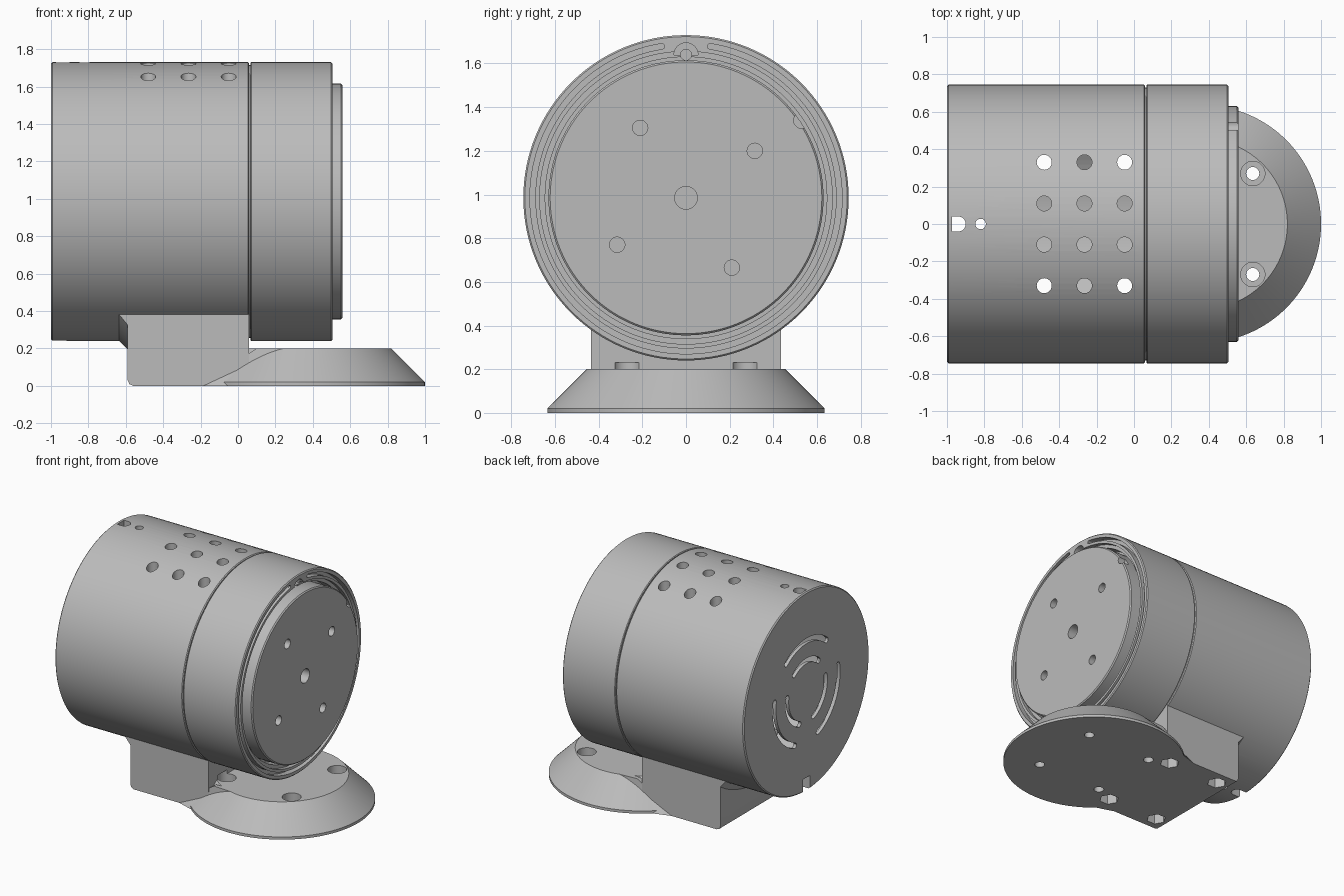
import bpy, bmesh
from math import sin, cos, pi, radians

if "Cube" in bpy.data.objects:
    bpy.data.objects.remove(bpy.data.objects["Cube"])

grey = bpy.data.materials.new("light_grey")
grey.use_nodes = True
GREY = (0.5, 0.5, 0.5, 1)
grey.diffuse_color = GREY
grey.node_tree.nodes["Principled BSDF"].inputs["Base Color"].default_value = GREY

AXIS_Z = 0.985      # height of the barrel axis
R = 0.745           # barrel radius


def finish(name, bm):
    bmesh.ops.remove_doubles(bm, verts=bm.verts, dist=1e-5)
    bmesh.ops.recalc_face_normals(bm, faces=bm.faces)
    mesh = bpy.data.meshes.new(name)
    bm.to_mesh(mesh)
    bm.free()
    ob = bpy.data.objects.new(name, mesh)
    bpy.context.collection.objects.link(ob)
    mesh.materials.append(grey)
    return ob


def prism(name, pts, axis, lo, hi, top=None):
    """Outline extruded along an axis; x outlines are (y, z), y are (x, z), z are (x, y)."""
    place = {"x": lambda u, v, t: (t, u, v),
             "y": lambda u, v, t: (u, t, v),
             "z": lambda u, v, t: (u, v, t)}[axis]
    bm = bmesh.new()
    a = [bm.verts.new(place(u, v, lo)) for u, v in pts]
    b = [bm.verts.new(place(u, v, hi)) for u, v in (top or pts)]
    bm.faces.new(a)
    bm.faces.new(b)
    for i in range(len(a)):
        j = (i + 1) % len(a)
        bm.faces.new((a[i], a[j], b[j], b[i]))
    return finish(name, bm)


def lathe(name, profile, axis, n=128):
    """Closed solid from (position, radius) points around the barrel axis or a vertical axis."""
    bm = bmesh.new()
    rings = []
    for t, r in profile:
        ring = []
        for i in range(n):
            c, s = r * cos(2 * pi * i / n), r * sin(2 * pi * i / n)
            ring.append(bm.verts.new((t, c, s + AXIS_Z) if axis == "x" else (c + BASE_X, s, t)))
        rings.append(ring)
    for a, b in zip(rings, rings[1:]):
        for i in range(n):
            j = (i + 1) % n
            bm.faces.new((a[i], a[j], b[j], b[i]))
    bm.faces.new(rings[0])
    bm.faces.new(rings[-1])
    return finish(name, bm)


def circle(u, v, r, n=32):
    return [(u + r * cos(2 * pi * i / n), v + r * sin(2 * pi * i / n)) for i in range(n)]


def box(u0, u1, v0, v1):
    return [(u0, v0), (u1, v0), (u1, v1), (u0, v1)]


def arc_slot(r, w, start, end, n=40):
    """Curved slot outline with rounded ends, centred on the barrel axis."""
    a0, a1 = radians(start), radians(end)
    pts = []
    for rad, angles in ((r + w, (a0, a1)), (r - w, (a1, a0))):
        for i in range(n + 1):
            a = angles[0] + (angles[1] - angles[0]) * i / n
            pts.append((rad * cos(a), rad * sin(a) + AXIS_Z))
        e, sgn = angles[1], (1 if rad > r else -1)
        for k in range(1, 6):
            b = e + sgn * pi * k / 6 if rad > r else e + pi + pi * k / 6
            pts.append((r * cos(e) + w * cos(b), r * sin(e) + w * sin(b) + AXIS_Z))
    return pts


def combine(target, others, op="DIFFERENCE"):
    for other in others:
        mod = target.modifiers.new("bool", "BOOLEAN")
        mod.operation, mod.solver, mod.object = op, "EXACT", other
        bpy.context.view_layer.objects.active = target
        bpy.ops.object.modifier_apply(modifier=mod.name)
        bpy.data.objects.remove(other)


def cutter(pts, axis, lo, hi):
    return prism("cutter", pts, axis, lo, hi)


# Conical foot
BASE_X = 0.365
housing = lathe("housing", [(0, 0.635), (0.02, 0.635), (0.2, 0.455)], "z")

# Mounting block, blends into the foot, and flare under the barrel
block = prism("block", [(0.06, 0), (-0.56, 0), (-0.581, 0.009), (-0.59, 0.03),
                        (-0.59, 0.6), (0.06, 0.6)], "y", -0.435, 0.435)
blends = [prism("blend", [(-0.2, s * 0.43), (-0.05, s * 0.478), (-0.05, s * 0.4), (-0.2, s * 0.4)],
                "z", 0, 0.2,
                [(0.1, s * 0.43), (0.26, s * 0.44), (0.26, s * 0.4), (0.1, s * 0.4)])
          for s in (-1, 1)]
flare = lathe("flare", [(-0.64, R - 0.005), (-0.585, R + 0.05), (-0.2, R + 0.05)], "x")
combine(flare, [cutter(box(-0.8, 0, -0.4349, 0.4349), "z", 0.1, 0.7)], "INTERSECT")

# Rear barrel shell
shell = lathe("shell", [(-1, R - 0.008), (-0.992, R), (0.054, R), (0.06, R - 0.006)], "x")
combine(housing, [block, *blends, flare, shell], "UNION")
combine(housing, [lathe("cutter", [(-0.975, 0.67), (0.1, 0.67)], "x")])

# Vent holes on top; the corner ones continue as bolt holes with nut pockets
cuts = []
for x in (-0.48, -0.265, -0.05):
    for y in (-0.33, -0.11, 0.11, 0.33):
        bolt = x != -0.265 and abs(y) > 0.2
        cuts.append(cutter(circle(x, y, 0.04), "z", -0.1 if bolt else AXIS_Z, 2))
        if bolt:
            cuts.append(cutter(circle(x, y, 0.068, 6), "z", -0.1, 0.12))

# Screw holes in the foot
for x in (BASE_X - 0.27, BASE_X + 0.27):
    for y in (-0.27, 0.27):
        cuts.append(cutter(circle(x, y, 0.035), "z", -0.1, 0.15))
        cuts.append(cutter(circle(x, y, 0.065), "z", 0.1, 0.23))

# Cable holes near the rear edge
cuts.append(cutter(circle(-0.82, 0, 0.028), "z", -0.1, 2))
round_end = [(-0.94 + 0.04 * sin(pi * i / 16), 0.04 * cos(pi * i / 16)) for i in range(17)]
cuts.append(cutter([(-0.974, 0.04)] + round_end + [(-0.974, -0.04)], "z", AXIS_Z, 2))
cuts.append(cutter([(-1.1, 0.04)] + round_end + [(-1.1, -0.04)], "z", 0.1, 0.34))

# Curved vents in the rear wall
for mid in (90, 210, 330):
    for r in (0.23, 0.38):
        cuts.append(cutter(arc_slot(r, 0.02, mid - 39, mid + 39), "x", -1.1, -0.9))
combine(housing, cuts)

# Front barrel ring with stepped mouth
ring = lathe("front_ring", [(0.03, 0.66), (0.03, 0.73), (0.066, 0.73), (0.066, R - 0.005),
                            (0.071, R), (0.498, R), (0.505, R - 0.007), (0.505, 0.67),
                            (0.475, 0.67), (0.475, 0.645), (0.4, 0.645)], "x")
combine(ring, [
    cutter(arc_slot(0.7025, 0.0125, 99, 441, 110), "x", 0.46, 0.6),
    cutter([(0.055 * cos(pi * i / 16), AXIS_Z + 0.655 + 0.055 * sin(pi * i / 16))
            for i in range(17)], "x", 0.43, 0.6),
    cutter(circle(0, AXIS_Z + 0.655, 0.025), "x", 0.3, 0.6)])

# Front plate with screw holes and an edge notch
plate = lathe("front_plate", [(0.38, 0.63), (0.55, 0.63), (0.558, 0.622)], "x")
holes = [cutter(circle(0, AXIS_Z, 0.052), "x", 0.45, 0.7),
         cutter(circle(0.53, AXIS_Z + 0.355, 0.037), "x", 0.5, 0.7)]
for y, z in ((0.315, 0.215), (-0.21, 0.32), (-0.315, -0.215), (0.21, -0.32)):
    holes.append(cutter(circle(y, AXIS_Z + z, 0.035), "x", 0.45, 0.7))
combine(plate, holes)

bpy.ops.object.select_all(action="DESELECT")
for ob in (housing, ring, plate):
    ob.select_set(True)
bpy.ops.object.shade_smooth_by_angle(angle=radians(30))
